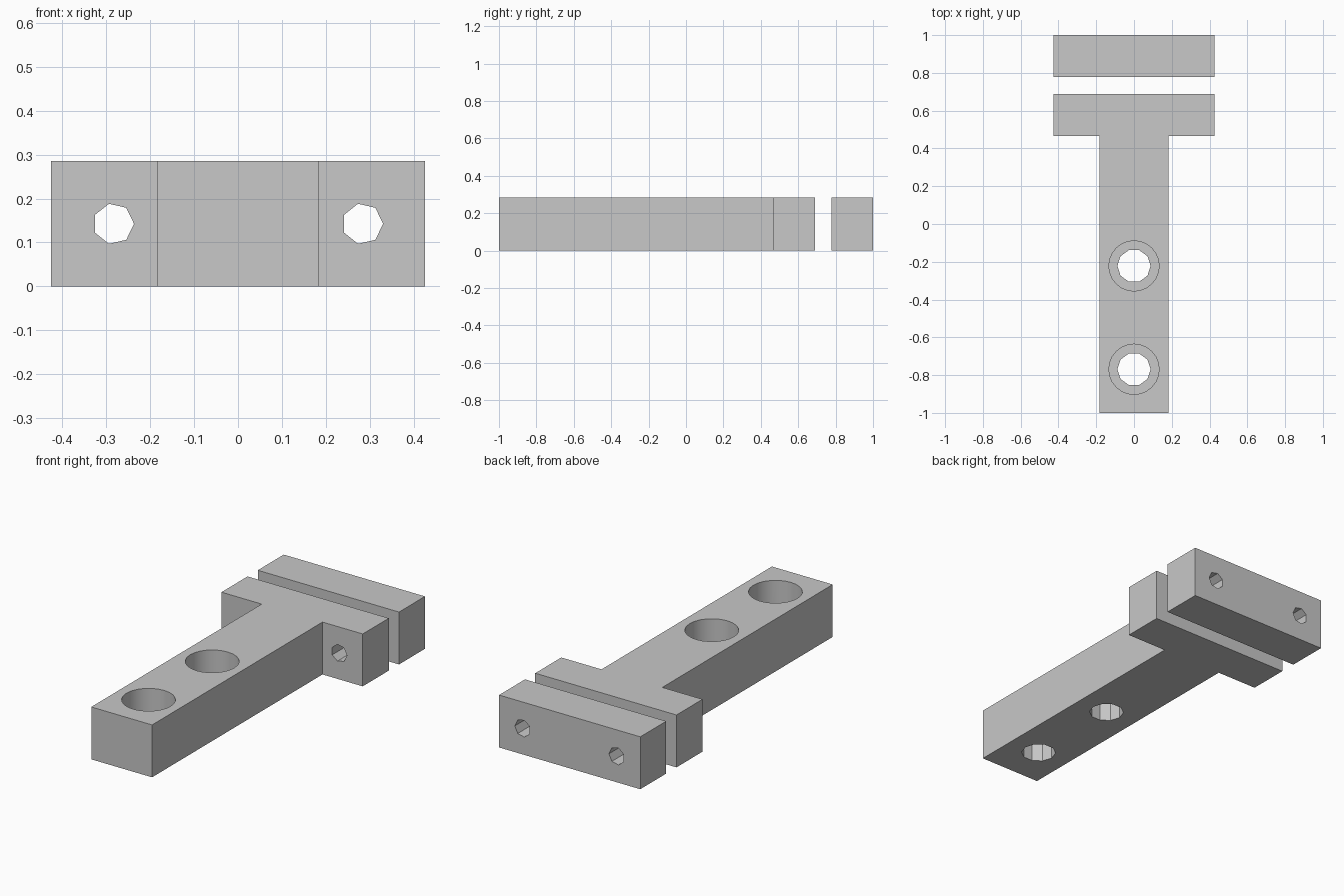
import bpy, bmesh, math
from mathutils import Matrix

if "Cube" in bpy.data.objects:
    bpy.data.objects.remove(bpy.data.objects["Cube"], do_unlink=True)

HEIGHT = 0.285
HALF_STEM, HALF_HEAD = 0.183, 0.425

grey = bpy.data.materials.new("light grey")
grey.use_nodes = True
grey.diffuse_color = (0.58, 0.58, 0.58, 1)
grey.node_tree.nodes["Principled BSDF"].inputs["Base Color"].default_value = grey.diffuse_color


def prism(name, outline, z0, z1, matrix=Matrix()):
    """Extrude a flat outline from z0 to z1, then place it."""
    bm = bmesh.new()
    face = bm.faces.new([bm.verts.new((x, y, z0)) for x, y in outline])
    top = bmesh.ops.extrude_face_region(bm, geom=[face])["geom"]
    verts = [v for v in top if isinstance(v, bmesh.types.BMVert)]
    bmesh.ops.translate(bm, verts=verts, vec=(0, 0, z1 - z0))
    bm.transform(matrix)
    bmesh.ops.recalc_face_normals(bm, faces=bm.faces)
    mesh = bpy.data.meshes.new(name)
    bm.to_mesh(mesh)
    bm.free()
    mesh.materials.append(grey)
    obj = bpy.data.objects.new(name, mesh)
    bpy.context.collection.objects.link(obj)
    return obj


def ring(radius, sides):
    step = math.tau / sides
    return [(radius * math.cos(i * step), radius * math.sin(i * step)) for i in range(sides)]


def cut(target, cutter):
    mod = target.modifiers.new(cutter.name, 'BOOLEAN')
    mod.operation = 'DIFFERENCE'
    mod.solver = 'EXACT'
    mod.object = cutter
    cutter.hide_render = True
    cutter.hide_set(True)


# T-shaped body
half = [(HALF_STEM, -1), (HALF_STEM, 0.465), (HALF_HEAD, 0.465), (HALF_HEAD, 0.689)]
body = prism("t_body", half + [(-x, y) for x, y in reversed(half)], 0, HEIGHT)

# Separate clamp plate behind the head
clamp = prism("clamp_plate", [(-HALF_HEAD, 0.777), (HALF_HEAD, 0.777),
                              (HALF_HEAD, 1), (-HALF_HEAD, 1)], 0, HEIGHT)

cutters = []

# Counterbored mounting holes down the stem
for y in (-0.222, -0.769):
    place = Matrix.Translation((0, y, 0))
    for name, radius, sides, floor in (("counterbore_cutter", 0.133, 24, 0.1),
                                       ("mounting_hole_cutter", 0.088, 10, -0.1)):
        cutter = prism(name, ring(radius, sides), floor, HEIGHT + 0.1, place)
        cut(body, cutter)
        cutters.append(cutter)

# Clamp screw holes, front to back through head and plate
for x in (-HALF_HEAD * 2 / 3, HALF_HEAD * 2 / 3):
    place = Matrix.Translation((x, 0, HEIGHT / 2)) @ Matrix.Rotation(math.pi / 2, 4, 'X')
    cutter = prism("screw_hole_cutter", ring(0.0467, 7), -1.2, -0.3, place)
    cut(body, cutter)
    cut(clamp, cutter)
    cutters.append(cutter)

# Bake the cuts and drop the cutters
graph = bpy.context.evaluated_depsgraph_get()
for obj in (body, clamp):
    baked = bpy.data.meshes.new_from_object(obj.evaluated_get(graph))
    obj.modifiers.clear()
    obj.data = baked
for cutter in cutters:
    bpy.data.objects.remove(cutter, do_unlink=True)

# Smooth only the shallow angles of the counterbores
bpy.ops.object.select_all(action='DESELECT')
body.select_set(True)
bpy.context.view_layer.objects.active = body
bpy.ops.object.shade_smooth_by_angle(angle=math.radians(25))
